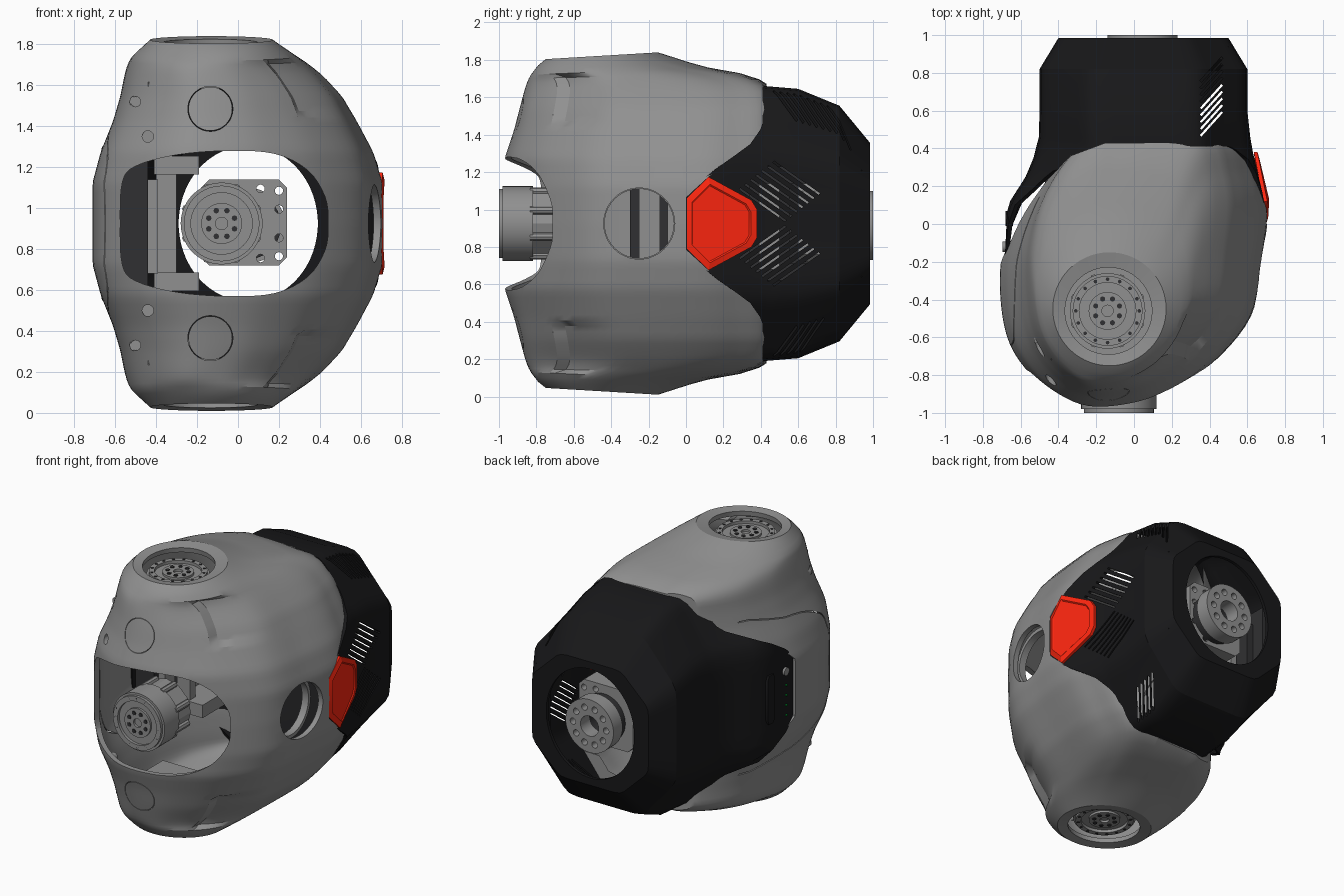
import bpy, bmesh, math
from math import sin, cos, pi, radians

if "Cube" in bpy.data.objects:
    bpy.data.objects.remove(bpy.data.objects["Cube"])

ZC = 0.925  # mirror height of the whole housing

def mat(name, c):
    m = bpy.data.materials.new(name)
    m.diffuse_color = (*c, 1)
    m.use_nodes = True
    m.node_tree.nodes["Principled BSDF"].inputs["Base Color"].default_value = m.diffuse_color
    return m
BLACK, RED = mat("black", (.009, .009, .01)), mat("red", (1, .02, .005))
GREEN, DARK, GREY = mat("green", (0, .35, .03)), mat("dark", (.03, .03, .032)), mat("grey", (.28, .28, .28))

def P(axis, u, v, w):
    return {'x': (w, u, v), 'y': (u, w, v), 'z': (u, v, w)}[axis]

def loft(name, rings, caps=True, wrap=False, m=GREY):
    bm = bmesh.new()
    vr = [[bm.verts.new(p) for p in r] for r in rings]
    n = len(vr[0])
    pairs = list(zip(vr, vr[1:])) + ([(vr[-1], vr[0])] if wrap else [])
    for a, b in pairs:
        for i in range(n):
            bm.faces.new((a[i], a[(i+1) % n], b[(i+1) % n], b[i]))
    if caps and not wrap:
        bm.faces.new(vr[0]); bm.faces.new(vr[-1])
    bmesh.ops.recalc_face_normals(bm, faces=bm.faces)
    me = bpy.data.meshes.new(name); bm.to_mesh(me); bm.free()
    ob = bpy.data.objects.new(name, me)
    bpy.context.collection.objects.link(ob)
    me.materials.append(m)
    return ob

def circ(axis, u, v, r, w, n=32):
    return [P(axis, u+r*cos(2*pi*i/n), v+r*sin(2*pi*i/n), w) for i in range(n)]
def cyl(name, axis, u, v, r, a, b, n=32, m=GREY):
    return loft(name, [circ(axis, u, v, r, a, n), circ(axis, u, v, r, b, n)], m=m)
def tube(name, axis, u, v, ro, ri, a, b, n=40, m=GREY):
    return loft(name, [circ(axis, u, v, r, w, n) for r, w in ((ro, a), (ro, b), (ri, b), (ri, a))], wrap=True, m=m)
def prism(name, axis, pts, a, b, m=GREY):
    return loft(name, [[P(axis, u, v, w) for u, v in pts] for w in (a, b)], m=m)
def box(name, x, y, z, m=GREY):
    return prism(name, 'z', [(x[0], y[0]), (x[1], y[0]), (x[1], y[1]), (x[0], y[1])], *z, m=m)
def bar(axis, u, v, length, t, ang, a, b):
    c, s = cos(ang), sin(ang)
    pts = [(u+c*i*length/2-s*j*t/2, v+s*i*length/2+c*j*t/2) for i, j in ((-1, -1), (1, -1), (1, 1), (-1, 1))]
    return prism("slot_cutter", axis, pts, a, b, BLACK)

def spline(pts, k):
    out, n = [], len(pts)
    for i in range(n):
        q = [pts[(i+d) % n] for d in (-1, 0, 1, 2)]
        for s in range(k):
            t = s/k
            out.append(tuple(.5*(2*b+(c-a)*t+(2*a-5*b+4*c-d)*t*t+(3*b-a-3*c+d)*t**3) for a, b, c, d in zip(*q)))
    return out
def table(rows, x):
    x = max(x, rows[0][0])
    for a, b in zip(rows, rows[1:]):
        if x <= b[0]:
            t = (x-a[0])/(b[0]-a[0])
            return [p+(q-p)*t for p, q in zip(a[1:], b[1:])]
    return rows[-1][1:]
def mirror_h(half):  # (u, h) profile mirrored about the mid height
    return [(u, ZC+h) for u, h in half] + [(u, ZC-h) for u, h in reversed(half) if h]

def apply(ob, cutters=(), thick=0):
    # each cut is kept only if it leaves most of the part standing
    bpy.context.view_layer.objects.active = ob
    if thick:
        s = ob.modifiers.new("s", 'SOLIDIFY'); s.thickness = thick; s.offset = -1
        bpy.ops.object.modifier_apply(modifier="s")
    for c in cutters:
        old, n = ob.data.copy(), len(ob.data.polygons)
        b = ob.modifiers.new("b", 'BOOLEAN'); b.object = c; b.operation = 'DIFFERENCE'; b.solver = 'EXACT'
        bpy.ops.object.modifier_apply(modifier="b")
        if len(ob.data.polygons) < n*.4:
            ob.data = old
        bpy.data.objects.remove(c)

# front shell: plan outline scaled through height, blending into a round cap
plan = spline([(-.71, -.35), (-.68, -.58), (-.6, -.74), (-.45, -.88), (-.25, -.965), (0, -.95), (.2, -.88),
               (.42, -.74), (.62, -.5), (.68, -.2), (.71, .05), (.68, .22), (.6, .4), (.3, .43), (0, .43),
               (-.2, .43), (-.42, .3), (-.6, .08), (-.69, -.15)], 5)
# rows: height from middle, x min, x max, y min, y max, roundness
rows = [(0, -.71, .71, -.97, .47, 0), (.2, -.71, .705, -.97, .47, 0), (.35, -.67, .66, -.97, .47, 0),
        (.5, -.61, .58, -.92, .47, 0), (.62, -.575, .51, -.89, .47, .03), (.72, -.555, .42, -.865, .46, .1),
        (.78, -.54, .35, -.85, .36, .3), (.83, -.515, .285, -.83, .08, .75), (.885, -.46, .21, -.79, -.07, 1),
        (.915, -.43, .17, -.75, -.15, 1)]
def section(h):
    x0, x1, y0, y1, w = table(rows, abs(h))
    out = []
    for i, (px, py) in enumerate(plan):
        u, v = px/.71, (py+.27)/.7
        r = math.hypot(u, v)
        u, v = u+(u/r-u)*w, v+(v/r-v)*w
        cx, cy = (x0+x1)/2, (y0+y1)/2
        x, y = cx+u*(x1-x0)/2, cy+v*(y1-y0)/2
        if 35 <= i <= 41 and .53 < abs(h) < .82:  # cheek recess fading outwards
            k = 1-(i-35)/6
            x, y = x-.02*k, y+.035*k
        out.append((x, y, ZC+math.copysign(abs(h)+.06*w*(y+.15), h)))
    return out
def collar(s):
    return [(-.135+.23*(x+.13)/math.hypot(x+.13, y+.45), -.46+.23*(y+.45)/math.hypot(x+.13, y+.45),
             ZC+s*(.9+.05*(y+.15))) for x, y, z in section(s*.915)]
N = 30
hs = [.915*i/N for i in range(-N, N+1)]
front_shell = loft("front_shell", [collar(-1)]+[section(h) for h in hs]+[collar(1)], caps=False)

# dividing line between front and rear shells, different on each side: (y, height from middle)
right = [(0, .14), (.12, .25), (.36, .42), (.43, .52), (.43, 1.2)]
left = [(-.2, .2), (-.08, .32), (.15, .44), (.3, .52), (.33, 1.2)]
divider = loft("divider_cutter", [[(x, y, z) for y, z in mirror_h(p+[(1.5, 1.2)])] for x, p in
                                  ((-1.5, left), (-.5, left), (-.15, right), (1.5, right))])
def edge_y(x, h):
    l, r = (table([(b, a) for a, b in p], h)[0] for p in (left, right))
    t = min(1, max(0, (x+.5)/.35))
    return l+(r-l)*t

# rear shell: chamfered sections starting at the dividing line, ending in an oval opening
oct8 = [(1, .52), (.52, 1), (-.52, 1), (-1, .52), (-1, -.52), (-.52, -1), (.52, -1), (1, -.52)]
ring8 = []
for i, (u, v) in enumerate(oct8):
    a, b = oct8[i-1], oct8[(i+1) % 8]
    p, q = [(u+(e[0]-u)*.12, v+(e[1]-v)*.12) for e in (a, b)]
    nx = (b[0]+(u-b[0])*.12, b[1]+(v-b[1])*.12)
    ring8 += [p, ((p[0]+q[0]+2*u)/4, (p[1]+q[1]+2*v)/4)]
    ring8 += [(q[0]+(nx[0]-q[0])*t/7, q[1]+(nx[1]-q[1])*t/7) for t in range(7)]
rear_rows = [(-.3, -.69, .71, .735), (.1, -.67, .695, .735), (.25, -.57, .66, .735), (.42, -.505, .62, .735),
             (.6, -.5, .6, .72), (.82, -.5, .6, .63), (.985, -.4, .5, .43)]
def rear_pt(u, v, y):
    x0, x1, hz = table(rear_rows, y)
    return ((x0+x1)/2+u*(x1-x0)/2, y, ZC+v*hz)
rings = []
for k in range(7):
    r = []
    for u, v in ring8:
        y0 = edge_y(u*.65, abs(v)*.735)-.02
        r.append(rear_pt(u, v, y0+(.46-y0)*k/6))
    rings.append(r)
rings += [[rear_pt(u, v, y) for u, v in ring8] for y in (.6, .82, .985)]
rings.append([(.05+.34*(x-.05)/math.hypot(x-.05, z-ZC), .985, ZC+.38*(z-ZC)/math.hypot(x-.05, z-ZC))
              for x, y, z in rings[-1]])
rear_shell = loft("rear_shell", rings, caps=False, m=BLACK)

# ventilation slots and grip slot
slots = []
for s in (1, -1):
    zr = (1.3, 1.85) if s > 0 else (0, .55)
    for i in range(7):
        slots.append(bar('x', .41+.03*i, ZC+s*(.1+.024*i), .3, .011, -s*radians(35), .45, .85))
    for i in range(9):
        slots.append(bar('z', .41, .53+.036*i, .17, .012, radians(48), *zr))
for i in range(11):
    slots.append(bar('x', .58, .68+.049*i, .22, .013, radians(40), -.6, -.4))
grip = [(.89+.03*cos(a), ZC+.235*k+.03*sin(a)) for k, a0 in ((1, 0), (-1, pi)) for a in [a0+pi*j/8 for j in range(9)]]
slots.append(prism("grip_cutter", 'x', grip, .5, .8, BLACK))
apply(rear_shell, slots, thick=.022)
box("grip_backing", (.46, .5), (.84, .94), (.64, 1.21), BLACK)

# openings in front shell
face = spline(mirror_h([(-.575, 0), (-.565, .2), (-.5, .28), (-.3, .335), (-.05, .355), (.18, .34), (.34, .26), (.425, .13),
                        (.44, 0)]), 4)
cuts = [divider, prism("face_cutter", 'y', face, -1.5, -.35), cyl("ear_cutter", 'x', -.25, ZC, .19, .4, 1, 48)]
for s in (1, -1):
    cuts += [cyl("dent_cutter", 'y', -.5, ZC+s*.595, .025, -1.2, -.45, 16),
             cyl("dent_cutter", 'y', -.44, ZC+s*.425, .028, -1.2, -.45, 16),
             tube("seam_cutter", 'y', -.135, ZC+s*.56, .11, .107, -1.3, -.6, 48)]
def panel(g):
    return spline(mirror_h([(-.64+g, .25-g), (-.5, .4-g), (-.2, .47-g), (.3, .47-g)]), 4)
po, pi_ = panel(0), panel(.006)
cuts.append(loft("panel_seam_cutter", [[(x, y, z) for y, z in p] for p, x in ((po, -1), (po, -.5), (pi_, -.5), (pi_, -1))],
                 wrap=True))
apply(front_shell, cuts, thick=.035)
tube("ear_ring", 'x', -.25, ZC, .21, .185, .54, .59)
for s in (1, -1):
    cyl("dent_plug", 'y', -.5, ZC+s*.595, .03, -.63, -.6, 16)
    cyl("dent_plug", 'y', -.44, ZC+s*.425, .03, -.77, -.74, 16)

# red side lamp
lamp = mirror_h([(.005, .135), (.12, .25), (.35, .125), (.38, .075)])
def lamp_ring(k, dx):
    return [(table([(-1, .70), (.0, .70), (.12, .706), (.4, .65)], y)[0]+dx, .17+(y-.17)*k, ZC+(z-ZC)*k) for y, z in lamp]
loft("side_lamp", [lamp_ring(1, -.02), lamp_ring(1, 0), lamp_ring(.84, .01), lamp_ring(.8, .004)], m=RED)

# left control strip: grip recess, button, indicator lights
gp = [(.03+.04*u, ZC+.17*v) for u, v in ((-1, -.8), (-.6, -1), (.6, -1), (1, -.8), (1, .8), (.6, 1), (-.6, 1), (-1, .8))]
prism("side_grip", 'x', gp, -.681, -.64, m=BLACK)
cyl("power_button", 'x', -.12, ZC+.14, .028, -.695, -.66, 20)
for i in range(4):
    cyl("indicator_light", 'x', -.13, ZC+.04-.07*i, .007, -.69, -.66, 10, m=GREEN)

# joint motors: stacked discs with ring of bolts; d is the facing direction
def motor(name, axis, u, v, face_w, d, depth):
    w = lambda t: face_w-d*t
    cyl(name+"_body", axis, u, v, .2, w(.02), w(depth*.55), 48)
    cyl(name+"_rear", axis, u, v, .185, w(depth*.55), w(depth), 12)
    tube(name+"_rim", axis, u, v, .185, .15, w(0), w(.03))
    tube(name+"_hub", axis, u, v, .1, .03, w(.005), w(.03))
    for i in range(16):
        a = 2*pi*i/16
        cyl(name+"_bolt", axis, u+.168*cos(a), v+.168*sin(a), .01, w(-.003 if axis == 'z' else 0), w(.03), 8, DARK)
        if i % 2:
            cyl(name+"_inner_bolt", axis, u+.068*cos(a), v+.068*sin(a), .014, w(0), w(.03), 8, DARK)
            cyl(name+"_lug", axis, u+.185*cos(a), v+.185*sin(a), .022, w(depth*.5), w(depth*.95), 8)
motor("front_motor", 'y', -.08, ZC, -1, -1, .33)
motor("top_motor", 'z', -.14, -.46, 1.77, 1, .18)
motor("bottom_motor", 'z', -.14, -.46, .08, -1, .18)

# rear motor: drilled flange on a square housing
flange = tube("rear_flange", 'y', .045, .915, .185, .07, .9, 1.0, 48)
apply(flange, [cyl("hole_cutter", 'y', .045+.128*cos(a), .915+.128*sin(a), .022, .93, 1.1, 14)
               for a in [2*pi*i/10 for i in range(10)]])
tube("rear_sleeve", 'y', .045, .915, .165, .075, .78, .92, m=DARK)
sq = [(-.18, .76), (-.14, .72), (.2, .72), (.24, .76), (.24, 1.1), (.2, 1.14), (-.14, 1.14), (-.18, 1.1)]
housing = prism("rear_housing", 'y', sq, .6, .84)
apply(housing, [cyl("hole_cutter", 'y', x, ZC+s*h, .02, .5, 1, 16)
                for s in (1, -1) for x, h in ((.2, .07), (.11, .17), (.2, .16))])

# internal electronics and brackets along the left wall
box("circuit_board", (-.47, -.44), (-.3, .75), (.62, 1.23), DARK)
box("inner_panel", (-.58, -.46), (-.3, .05), (.62, 1.23), DARK)
for i in range(6):
    box("module", (-.44, -.39), (-.25+.16*i, -.14+.16*i), (.68+.03*(i % 2), 1.14), DARK if i % 2 else GREY)
box("side_bracket", (-.4, -.3), (-.1, -.04), (.63, 1.22))
for s in (1, -1):
    box("bracket_foot", (-.41, -.19), (-.12, .2), sorted((ZC+s*.24, ZC+s*.33)))
    box("motor_mount", (-.44, .17), (-.72, -.2), sorted((ZC+s*.66, ZC+s*.69)))

bpy.ops.object.select_all(action='SELECT')
bpy.context.view_layer.objects.active = front_shell
bpy.ops.object.shade_smooth_by_angle(angle=radians(28))
